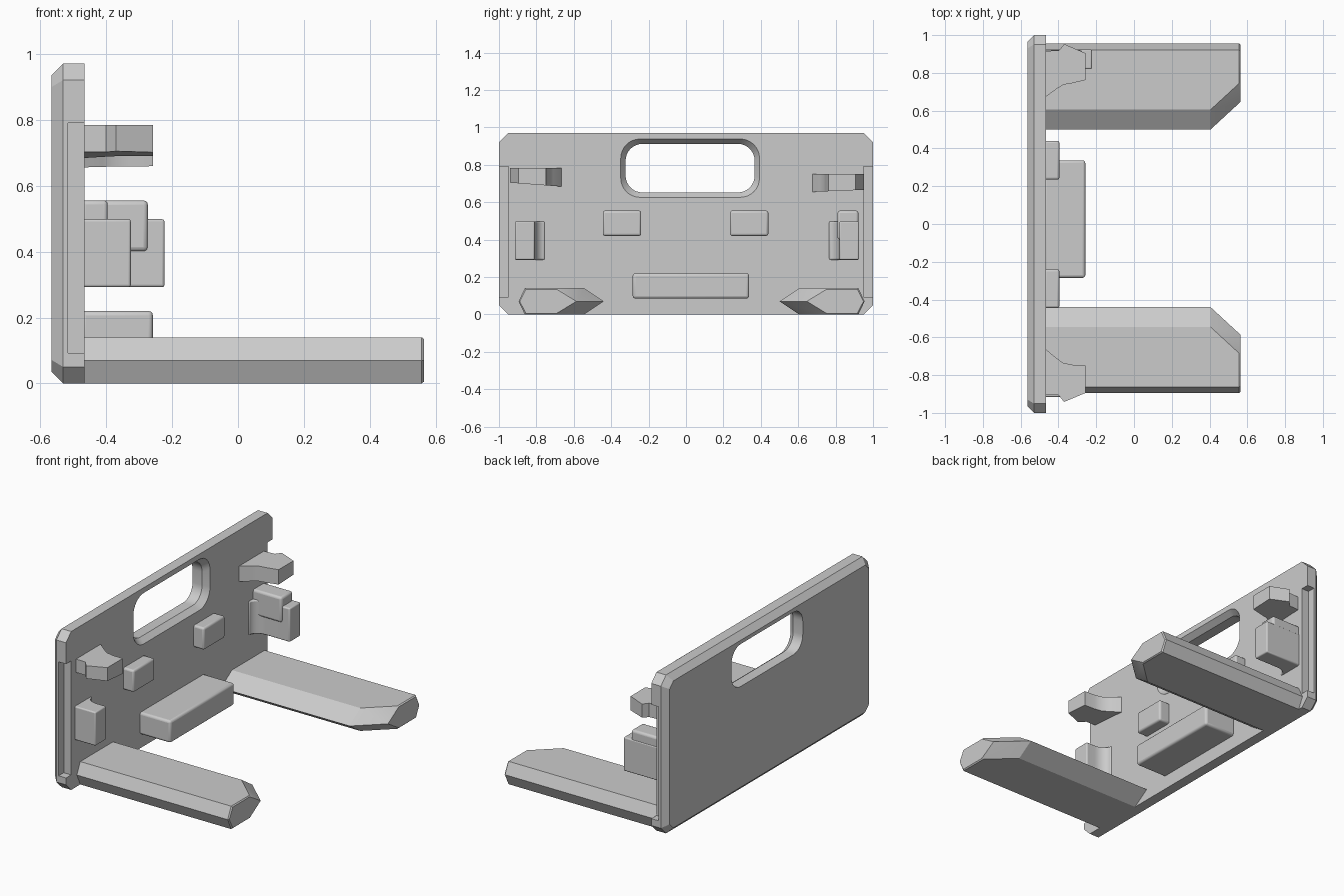
import bpy, bmesh, math
from mathutils import Vector

if "Cube" in bpy.data.objects:
    bpy.data.objects.remove(bpy.data.objects["Cube"], do_unlink=True)

grey = bpy.data.materials.new("plain_grey")
grey.use_nodes = True
colour = (0.6, 0.6, 0.6, 1)
grey.diffuse_color = colour
grey.node_tree.nodes["Principled BSDF"].inputs["Base Color"].default_value = colour

FACE = -0.465      # x of the plate's working face
MID = 0.03         # mirror line of the two arms


def loft(name, rings, bevel=0, segments=3):
    """Closed solid through rings of equal point count."""
    bm = bmesh.new()
    loops = [[bm.verts.new(p) for p in ring] for ring in rings]
    n = len(loops[0])
    for a, b in zip(loops, loops[1:]):
        for i in range(n):
            j = (i + 1) % n
            bm.faces.new((a[i], a[j], b[j], b[i]))
    bm.faces.new(loops[0])
    bm.faces.new(loops[-1])
    bmesh.ops.recalc_face_normals(bm, faces=bm.faces)
    mesh = bpy.data.meshes.new(name)
    bm.to_mesh(mesh)
    bm.free()
    ob = bpy.data.objects.new(name, mesh)
    bpy.context.collection.objects.link(ob)
    mesh.materials.append(grey)
    if bevel:
        mod = ob.modifiers.new("soft_edges", "BEVEL")
        mod.width, mod.segments = bevel, segments
        mod.limit_method, mod.angle_limit = "ANGLE", math.radians(40)
    return ob


def box(name, x, y, z, bevel=0):
    ring = lambda h: [(x[0], y[0], h), (x[1], y[0], h), (x[1], y[1], h), (x[0], y[1], h)]
    return loft(name, [ring(z[0]), ring(z[1])], bevel)


def prism(name, outline, low, high, bevel=0):
    """Plan outline extruded upward; low and high give z as functions of y."""
    return loft(name, [[(x, y, f(y)) for x, y in outline] for f in (low, high)], bevel)


def octagon(x, inset):
    """Plate outline with clipped corners."""
    w, lo, hi, c = 1 - inset, inset, 0.97 - inset, 0.05 - 0.4 * inset
    return [(x, -w + c, lo), (x, w - c, lo), (x, w, lo + c), (x, w, hi - c),
            (x, w - c, hi), (x, -w + c, hi), (x, -w, hi - c), (x, -w, lo + c)]


def rounded(x, grow, steps=8):
    """Rounded rectangle of the hand opening."""
    r, pts = 0.09 + grow / 2, []
    hw, hh = 0.345 + grow - r, 0.13 + grow - r
    for k, (sy, sz) in enumerate([(1, 1), (-1, 1), (-1, -1), (1, -1)]):
        for s in range(steps + 1):
            a = math.pi / 2 * (k + s / steps)
            pts.append((x, 0.022 + sy * hw + r * math.cos(a), 0.782 + sz * hh + r * math.sin(a)))
    return pts


def cut(target, cutter):
    cutter.hide_render = True
    mod = target.modifiers.new("cut", "BOOLEAN")
    mod.operation, mod.solver, mod.object = "DIFFERENCE", "EXACT", cutter
    bpy.context.view_layer.objects.active = target
    bpy.ops.object.modifier_apply(modifier=mod.name)
    bpy.data.objects.remove(cutter, do_unlink=True)


# Back plate with bevelled rear edge, hand opening and side rebates
plate = loft("back_plate", [octagon(-0.565, 0.035), octagon(-0.53, 0), octagon(FACE, 0)])
cut(plate, loft("opening_cutter", [rounded(-0.6, 0), rounded(-0.5, 0),
                                   rounded(FACE, 0.026), rounded(-0.42, 0.026)]))
for s in (-1, 1):
    cut(plate, box("rebate_cutter", (-0.515, -0.4), sorted((s * 0.95, s * 1.1)), (0.092, 0.79)))

# Two six-sided arms, clipped on the inner side of the tip
section = [(-0.895, 0.07), (-0.862, 0.14), (-0.545, 0.14), (-0.44, 0.07), (-0.545, 0), (-0.862, 0)]
for side, name in ((1, "right_arm"), (-1, "left_arm")):
    rings = []
    for x, pull, shrink in ((FACE - 0.01, 0, 0), (0.405, 0, 0), (0.557, 0.14, 0), (0.564, 0.146, 0.006)):
        ring = []
        for i, (y, z) in enumerate(section):
            y = y - pull if 2 <= i <= 4 else y + shrink
            z += (0.07 - z) * shrink * 14
            ring.append((x, y if side > 0 else 2 * MID - y, z))
        rings.append(ring)
    loft(name, rings)

# Soft-edged rest bar and stop blocks
box("rest_bar", (FACE - 0.01, -0.258), (-0.285, 0.337), (0.085, 0.22), 0.014)
box("right_stop", (FACE - 0.01, -0.395), (-0.445, -0.24), (0.42, 0.555), 0.012)
box("left_stop", (FACE - 0.01, -0.395), (0.235, 0.44), (0.42, 0.555), 0.012)


def clip(name, outer, inner, base, tip):
    """Upright clip whose inner side curves out into the plate."""
    pts = [(FACE - 0.01, outer), (tip, outer), (tip, inner)]
    for k in range(9):
        a = math.pi / 2 * k / 8
        pts.append((-0.385 - 0.075 * math.sin(a), inner + (base - inner) * (1 - math.cos(a))))
    pts.append((FACE - 0.01, base))
    return prism(name, pts, lambda y: 0.292, lambda y: 0.498, 0.014)


clip("right_clip", -0.915, -0.81, -0.755, -0.325)
clip("left_clip", 0.925, 0.82, 0.765, -0.223)
box("left_clip_post", (FACE - 0.01, -0.273), (0.81, 0.922), (0.40, 0.555), 0.014)

# Barbed hooks above the clips
right_hook = [(-0.475, -0.66), (FACE, -0.665), (-0.41, -0.71), (-0.375, -0.735), (-0.33, -0.745),
              (-0.258, -0.748), (-0.258, -0.895), (-0.37, -0.942), (-0.4, -0.905), (-0.475, -0.902)]
left_hook = [(-0.475, 0.67), (FACE, 0.675), (-0.41, 0.715), (-0.375, 0.737), (-0.33, 0.745),
             (-0.258, 0.762), (-0.258, 0.905), (-0.37, 0.953), (-0.395, 0.92), (-0.475, 0.915)]
prism("right_hook", right_hook, lambda y: 0.705 - 0.075 * (y + 0.95), lambda y: 0.783)
prism("left_hook", left_hook, lambda y: 0.655 + 0.04 * (y - 0.67), lambda y: 0.75)

# Smooth the curved surfaces, keep hard edges
for ob in bpy.context.scene.objects:
    ob.select_set(ob.type == "MESH" and grey.name in ob.data.materials)
bpy.context.view_layer.objects.active = plate
bpy.ops.object.shade_smooth_by_angle(angle=math.radians(25))
